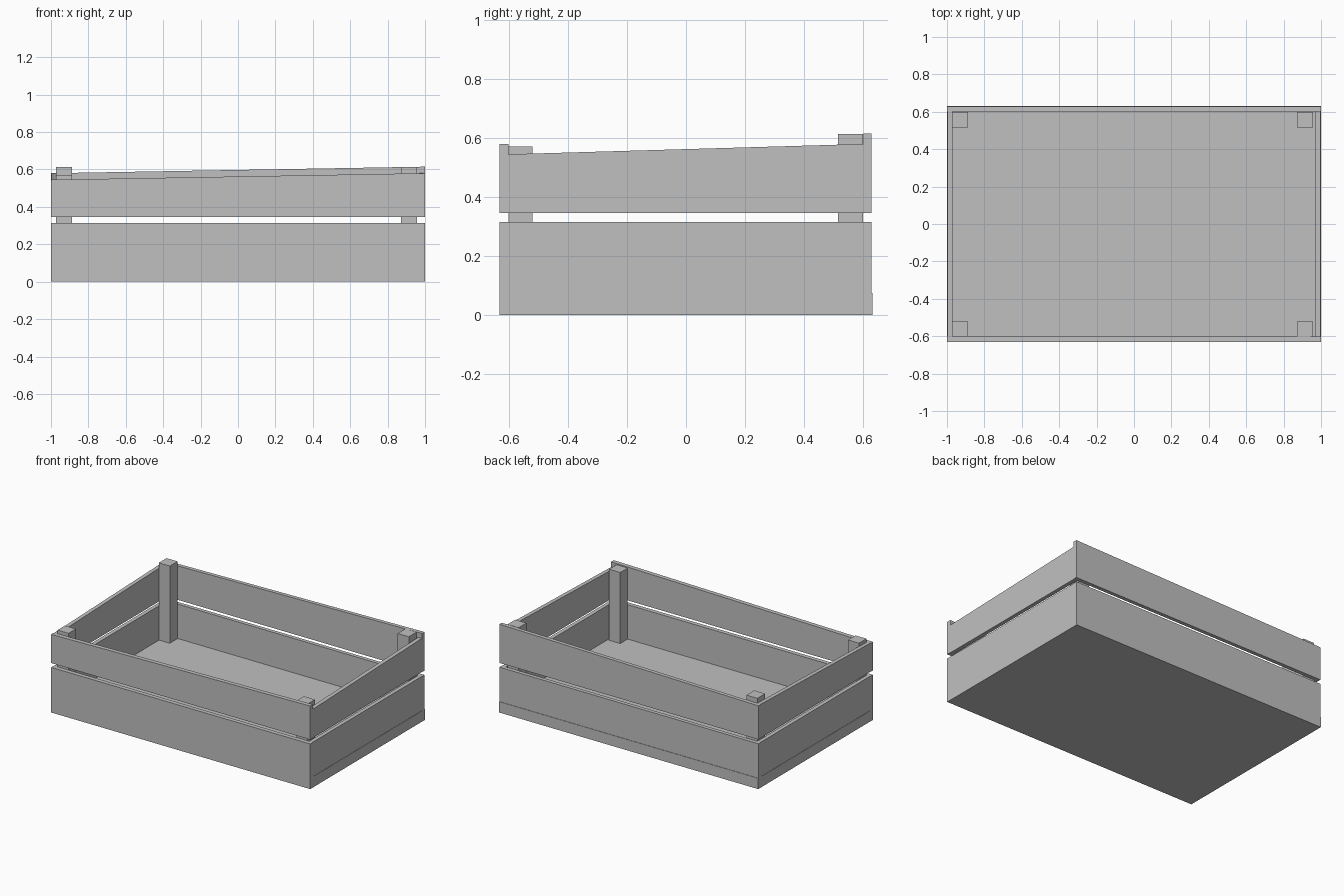
import bpy

default_cube = bpy.data.objects.get("Cube")
if default_cube:
    bpy.data.objects.remove(default_cube, do_unlink=True)

# Plain grey for the whole crate
grey = bpy.data.materials.new("plain grey")
grey.use_nodes = True
colour = (0.53, 0.53, 0.53, 1)
grey.diffuse_color = colour
grey.node_tree.nodes["Principled BSDF"].inputs["Base Color"].default_value = colour


def board(name, x, y, z, rise=0, axis=0):
    """Box between (low, high) pairs; its top climbs by rise along the axis."""
    verts = []
    for k in range(2):
        for j in range(2):
            for i in range(2):
                lift = rise * k * (i, j)[axis]
                verts.append((x[i], y[j], z[k] + lift))
    faces = [(0, 2, 3, 1), (4, 5, 7, 6), (0, 1, 5, 4),
             (2, 6, 7, 3), (0, 4, 6, 2), (1, 3, 7, 5)]
    mesh = bpy.data.meshes.new(name)
    mesh.from_pydata(verts, [], faces)
    mesh.materials.append(grey)
    obj = bpy.data.objects.new(name, mesh)
    bpy.context.collection.objects.link(obj)
    return obj


W, D, T = 1.0, 0.632, 0.03       # half width, half depth, board thickness
FLOOR, GAP_LOW, GAP_HIGH = 0.075, 0.315, 0.345
RISE = 0.035                     # slope of the upper boards
inner = D - T
front_y, back_y = (-D, -inner), (inner, D - 0.003)

# Base slab
board("base", (-W, W), (-inner, D), (0, FLOOR))

# Front and back boards
board("front_lower_board", (-W, W), front_y, (0, GAP_LOW))
board("back_lower_board", (-W, W), back_y, (FLOOR, GAP_LOW))
board("front_upper_board", (-W, W), front_y, (GAP_HIGH, 0.545), RISE)
board("back_upper_board", (-W, W), back_y, (GAP_HIGH, 0.58), RISE)

# Side boards
for side, x in (("right", (-W + 0.002, -W + T)), ("left", (W - T, W - 0.002))):
    board(side + "_lower_board", x, (-inner, inner), (FLOOR, GAP_LOW))
    board(side + "_upper_board", x, (-inner, inner), (GAP_HIGH, 0.545), RISE, 1)

# Corner posts
for side, x in (("right", (-0.972, -0.887)), ("left", (0.872, 0.958))):
    board("front_" + side + "_post", x, (-inner, -0.52), (FLOOR, 0.571))
    board("back_" + side + "_post", x, (0.515, 0.6), (FLOOR, 0.614))
